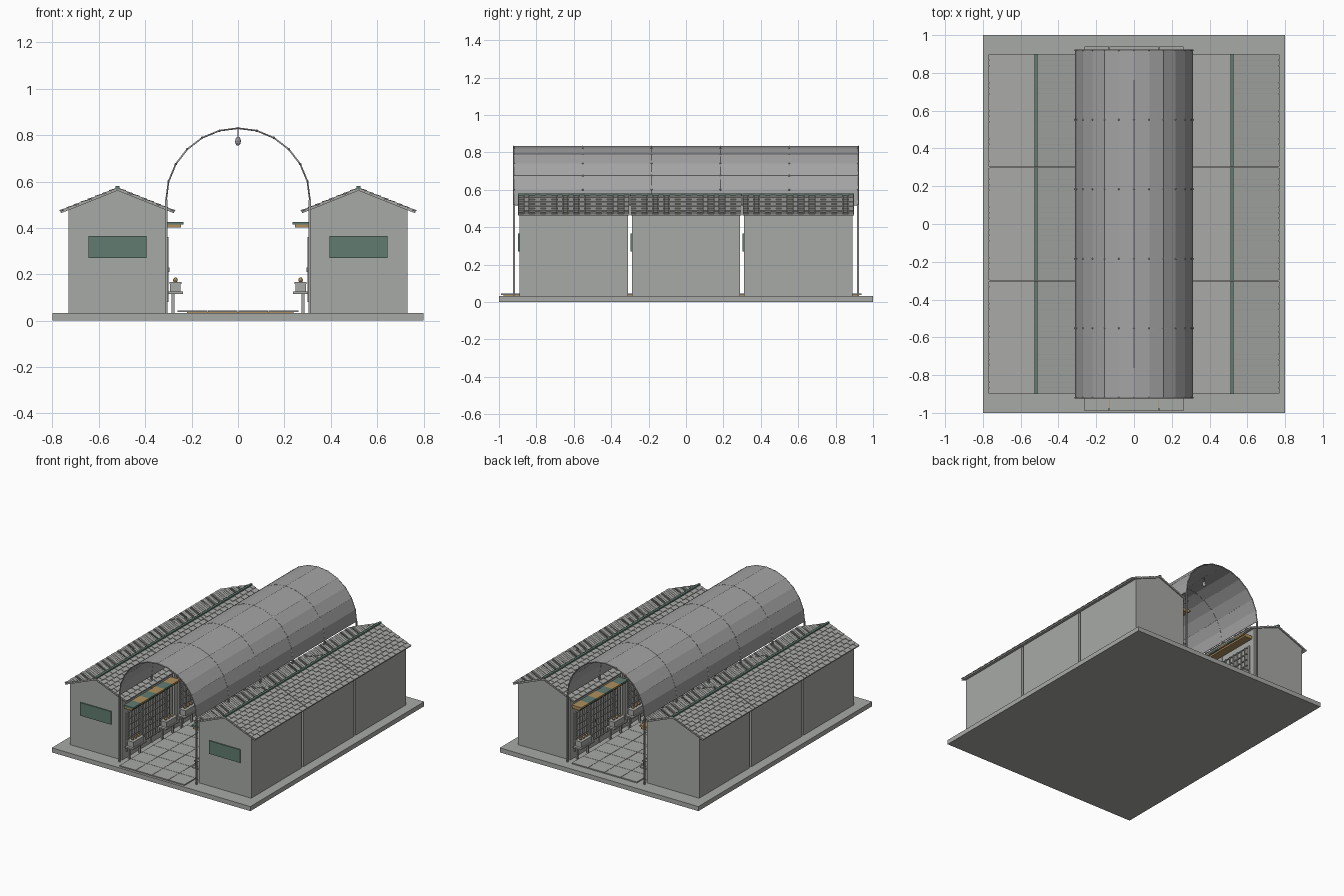
import bpy, bmesh, math
from mathutils import Matrix, Vector

old = bpy.data.objects.get("Cube")
if old:
    bpy.data.objects.remove(old, do_unlink=True)


def material(name, rgb):
    m = bpy.data.materials.new(name)
    m.use_nodes = True
    m.diffuse_color = (*rgb, 1)
    m.node_tree.nodes["Principled BSDF"].inputs["Base Color"].default_value = (*rgb, 1)
    return m


GREY = material("warm_grey", (0.39, 0.40, 0.38))
METAL = material("metal_grey", (0.37, 0.37, 0.37))
GREEN = material("dull_green", (0.12, 0.20, 0.165))
TAN = material("wood_tan", (0.42, 0.28, 0.11))


def box(bm, centre, size, tilt=0.0, mat=0):
    m = Matrix.Translation(centre) @ Matrix.Rotation(tilt, 4, "Y") @ Matrix.Diagonal((*size, 1))
    made = bmesh.ops.create_cube(bm, size=1, matrix=m)
    for f in {f for v in made["verts"] for f in v.link_faces}:
        f.material_index = mat


def ball(bm, centre, scale, detail=1):
    m = Matrix.Translation(centre) @ Matrix.Diagonal((*scale, 1))
    bmesh.ops.create_icosphere(bm, subdivisions=detail, radius=1, matrix=m)


def finish(bm, name, *mats):
    me = bpy.data.meshes.new(name)
    bmesh.ops.recalc_face_normals(bm, faces=bm.faces)
    bm.to_mesh(me)
    bm.free()
    for m in mats:
        me.materials.append(m)
    ob = bpy.data.objects.new(name, me)
    bpy.context.collection.objects.link(ob)
    return ob


def extrude_profile(bm, pts, y0, y1):
    face = bm.faces.new([bm.verts.new((x, y0, z)) for x, z in pts])
    out = bmesh.ops.extrude_face_region(bm, geom=[face])
    verts = [v for v in out["geom"] if isinstance(v, bmesh.types.BMVert)]
    bmesh.ops.translate(bm, verts=verts, vec=(0, y1 - y0, 0))


SIDES = (-1, 1)
UNITS = (-0.6, 0, 0.6)
RIDGE_X, HALF_W, HALF_L = 0.52, 0.21, 0.29
GROUND, EAVE, PEAK = 0.033, 0.485, 0.562
SLOPE = math.atan2(0.098, 0.245)

# Ground slab
bm = bmesh.new()
box(bm, (0, 0, GROUND / 2), (1.6, 2, GROUND))
finish(bm, "base_slab", GREY)

# Paved walkway on a narrow bed
bm = bmesh.new()
for i in range(4):
    for j in range(15):
        box(bm, (-0.197 + i * 0.1313, -0.926 + j * 0.1287, 0.041), (0.129, 0.1265, 0.008))
finish(bm, "paving", GREY)
bm = bmesh.new()
box(bm, (0.01, -0.025, 0.035), (0.46, 1.9, 0.006))
finish(bm, "paving_bed", TAN)

# Walls with gables, and the sign on each front wall
bm, signs = bmesh.new(), bmesh.new()
for s in SIDES:
    c = s * RIDGE_X
    for y in UNITS:
        extrude_profile(bm, [(c - HALF_W, GROUND), (c + HALF_W, GROUND), (c + HALF_W, EAVE),
                             (c, PEAK), (c - HALF_W, EAVE)], y - HALF_L, y + HALF_L)
        box(signs, (c, y - HALF_L - 0.004, 0.318), (0.25, 0.008, 0.095))
finish(bm, "shop_walls", GREY)
finish(signs, "front_signs", GREEN)

# Roof boards, tile courses and ridge caps
boards, tiles, caps = bmesh.new(), bmesh.new(), bmesh.new()
COURSES, COLUMNS = 8, 20
run = 0.262
step, pitch = run / COURSES, 0.594 / COLUMNS
for s in SIDES:
    for y in UNITS:
        for d in SIDES:
            down = Vector((d * math.cos(SLOPE), 0, -math.sin(SLOPE)))
            up = Vector((d * math.sin(SLOPE), 0, math.cos(SLOPE)))
            top = Vector((s * RIDGE_X, y, PEAK))
            box(boards, top + down * run / 2 + up * 0.003, (run, 0.596, 0.008), d * SLOPE)
            for r in range(COURSES):
                for k in range(COLUMNS):
                    shift = Vector((0, (k + 0.5) * pitch - 0.297, 0))
                    lift = 0.0085 + 0.0015 * ((k + r) % 2)
                    pos = top + shift + down * (r + 0.5) * step + up * lift
                    box(tiles, pos, (step * 1.1, pitch * 0.95, 0.005), d * (SLOPE - 0.1))
        box(caps, (s * RIDGE_X, y, PEAK + 0.012), (0.016, 0.598, 0.012))
finish(boards, "roof_boards", GREY)
finish(tiles, "roof_tiles", GREY)
finish(caps, "ridge_caps", GREEN)

# Barrel vault over the walkway
RADIUS, SPRING, REACH = 0.31, 0.52, 0.92
RIBS = [-REACH + i * REACH * 0.4 for i in range(6)]
arc = [(RADIUS * math.cos(math.radians(a)), SPRING + RADIUS * math.sin(math.radians(a)))
       for a in range(0, 181, 15)]
bm = bmesh.new()
rows = [[bm.verts.new((x, y, z)) for x, z in arc] for y in RIBS]
for a, b in zip(rows, rows[1:]):
    for i in range(len(arc) - 1):
        bm.faces.new((a[i], a[i + 1], b[i + 1], b[i]))
vault = finish(bm, "vault_panels", METAL)
solid = vault.modifiers.new("thickness", "SOLIDIFY")
solid.thickness, solid.offset = 0.005, 0

# Ribs and purlins as bevelled curves
def rods(name, paths, radius):
    cu = bpy.data.curves.new(name, "CURVE")
    cu.dimensions, cu.bevel_depth, cu.bevel_resolution = "3D", radius, 1
    cu.use_fill_caps = True
    for path in paths:
        sp = cu.splines.new("POLY")
        sp.points.add(len(path) - 1)
        for p, co in zip(sp.points, path):
            p.co = (*co, 1)
    cu.materials.append(METAL)
    ob = bpy.data.objects.new(name, cu)
    bpy.context.collection.objects.link(ob)


rods("vault_ribs", [[(x, y, z) for x, z in arc] for y in RIBS], 0.004)
rods("vault_purlins", [[(x, -REACH, z), (x, REACH, z)] for x, z in arc[::2]], 0.0032)

# Rib joints, posts and hanging lamps
bm, posts, lamps = bmesh.new(), bmesh.new(), bmesh.new()
for y in RIBS:
    for x, z in arc:
        ball(bm, (x, y, z), (0.006,) * 3)
    for s in SIDES:
        box(posts, (s * RADIUS, y, (GROUND + SPRING) / 2), (0.01, 0.01, SPRING - GROUND))
for a, b in zip(RIBS, RIBS[1:]):
    y = (a + b) / 2
    box(lamps, (0, y, 0.81), (0.004, 0.004, 0.04))
    ball(lamps, (0, y, 0.774), (0.013, 0.013, 0.02), 2)
finish(bm, "rib_joints", METAL)
finish(posts, "vault_posts", METAL)
finish(lamps, "hanging_lamps", METAL)

# Shop fronts: lattice, awning, benches with planters
lattice, awning, bench, blooms = (bmesh.new() for _ in range(4))
for s in SIDES:
    wall = s * (RIDGE_X - HALF_W)
    for y in UNITS:
        for i in range(13):
            wide = 0.014 if i % 4 == 0 else 0.006
            box(lattice, (wall - s * 0.005, y - 0.24 + i * 0.04, 0.22), (0.01, wide, 0.28))
        for i in range(7):
            box(lattice, (wall - s * 0.004, y, 0.084 + i * 0.0453), (0.008, 0.48, 0.006))
        box(lattice, (wall - s * 0.008, y + 0.02, 0.22), (0.014, 0.008, 0.02))
        # Striped awning on a timber board
        for i in range(6):
            box(awning, (wall - s * 0.038, y - 0.225 + i * 0.09, 0.42), (0.076, 0.09, 0.012),
                mat=1 - i % 2)
        box(awning, (wall - s * 0.034, y, 0.408), (0.06, 0.54, 0.012))
        for d in SIDES:
            yb = y + d * 0.19
            x = s * 0.27
            box(bench, (x, yb, 0.12), (0.064, 0.16, 0.01))
            for e in SIDES:
                box(bench, (s * 0.28, yb + e * 0.06, 0.075), (0.012, 0.012, 0.085))
            box(bench, (x, yb, 0.145), (0.046, 0.12, 0.04))
            box(bench, (x, yb, 0.162), (0.052, 0.126, 0.008))
            for e in (-1, 0, 1):
                ball(blooms, (x, yb + e * 0.035, 0.175), (0.01, 0.01, 0.012), 2)
finish(lattice, "shop_lattices", GREY)
finish(awning, "awnings", TAN, GREEN)
finish(bench, "benches_and_planters", GREY)
finish(blooms, "planter_blooms", TAN)
